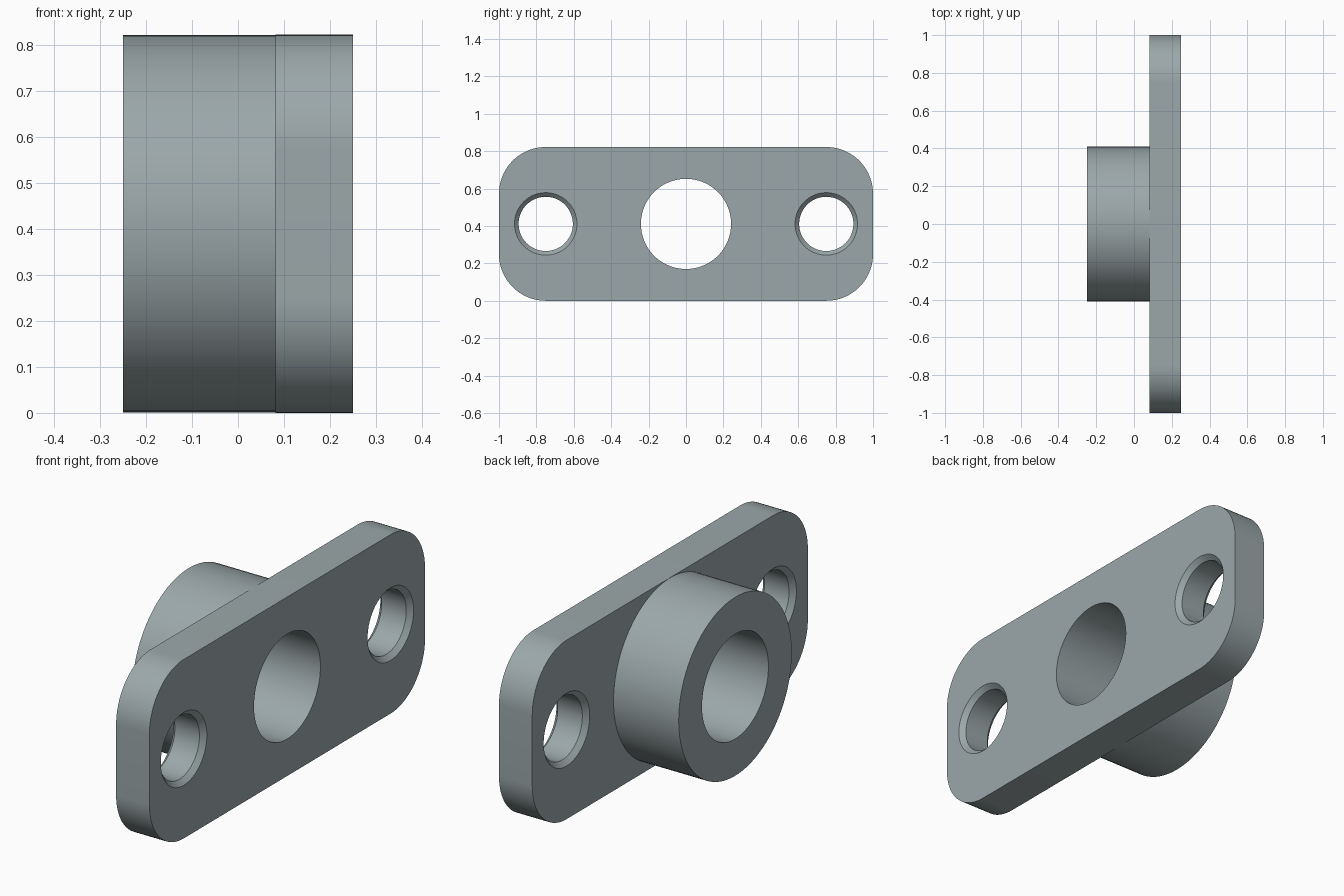
import bpy, bmesh, math
from mathutils import Vector

if "Cube" in bpy.data.objects:
    bpy.data.objects.remove(bpy.data.objects["Cube"])

X0, X1, X2 = -0.25, 0.081, 0.25      # boss end, plate back, plate face
H = 0.411                            # half height of the plate
SEG = 96

grey = bpy.data.materials.new("steel_grey")
grey.diffuse_color = (0.33, 0.39, 0.40, 1)
grey.use_nodes = True
grey.node_tree.nodes["Principled BSDF"].inputs["Base Color"].default_value = grey.diffuse_color


def make(name, bm):
    bmesh.ops.recalc_face_normals(bm, faces=bm.faces)
    me = bpy.data.meshes.new(name)
    bm.to_mesh(me)
    bm.free()
    me.materials.append(grey)
    ob = bpy.data.objects.new(name, me)
    bpy.context.collection.objects.link(ob)
    return ob


def loft(name, rings):
    """Closed solid through equal-length rings of points."""
    bm = bmesh.new()
    loops = [[bm.verts.new(p) for p in r] for r in rings]
    n = len(loops[0])
    for a, b in zip(loops, loops[1:]):
        for i in range(n):
            bm.faces.new((a[i], a[(i + 1) % n], b[(i + 1) % n], b[i]))
    bm.faces.new(loops[0])
    bm.faces.new(loops[-1])
    return make(name, bm)


def turned(name, y, profile):
    """Solid of revolution about an axis along x; profile is (x, radius)."""
    angles = [2 * math.pi * i / SEG for i in range(SEG)]
    return loft(name, [[(x, y + r * math.cos(a), H + r * math.sin(a)) for a in angles]
                       for x, r in profile])


def combine(ob, tool, operation):
    mod = ob.modifiers.new(operation, 'BOOLEAN')
    mod.operation, mod.solver, mod.object = operation, 'EXACT', tool
    bpy.context.view_layer.objects.active = ob
    bpy.ops.object.modifier_apply(modifier=mod.name)
    bpy.data.objects.remove(tool)


# Rounded rectangular plate
R = 0.25
outline = []
for k, (sy, sz) in enumerate([(1, 1), (-1, 1), (-1, -1), (1, -1)]):
    for i in range(25):
        a = math.pi / 2 * (k + i / 24)
        outline.append((sy * (1 - R) + R * math.cos(a), H + sz * (H - R) + R * math.sin(a)))
flange = loft("flange_plate_with_boss", [[(x, y, z) for y, z in outline] for x in (X1, X2)])

# Round boss, sunk into the plate and joined to it
combine(flange, turned("boss", 0, [(X0, 0.41), (0.16, 0.41)]), 'UNION')

# Central bore
combine(flange, turned("bore_cutter", 0, [(X0 - 0.1, 0.241), (X2 + 0.1, 0.241)]), 'DIFFERENCE')

# Bolt holes, chamfered on both sides
r, c = 0.145, 0.022
for side in (-1, 1):
    profile = [(X1 - 0.02, r + c + 0.02), (X1 + c, r), (X2 - c, r), (X2 + 0.02, r + c + 0.02)]
    combine(flange, turned("bolt_hole_cutter", side * 0.75, profile), 'DIFFERENCE')

# Smooth round walls, keep machined edges crisp
bpy.ops.object.select_all(action='DESELECT')
flange.select_set(True)
bpy.context.view_layer.objects.active = flange
bpy.ops.object.shade_smooth_by_angle(angle=math.radians(30))
